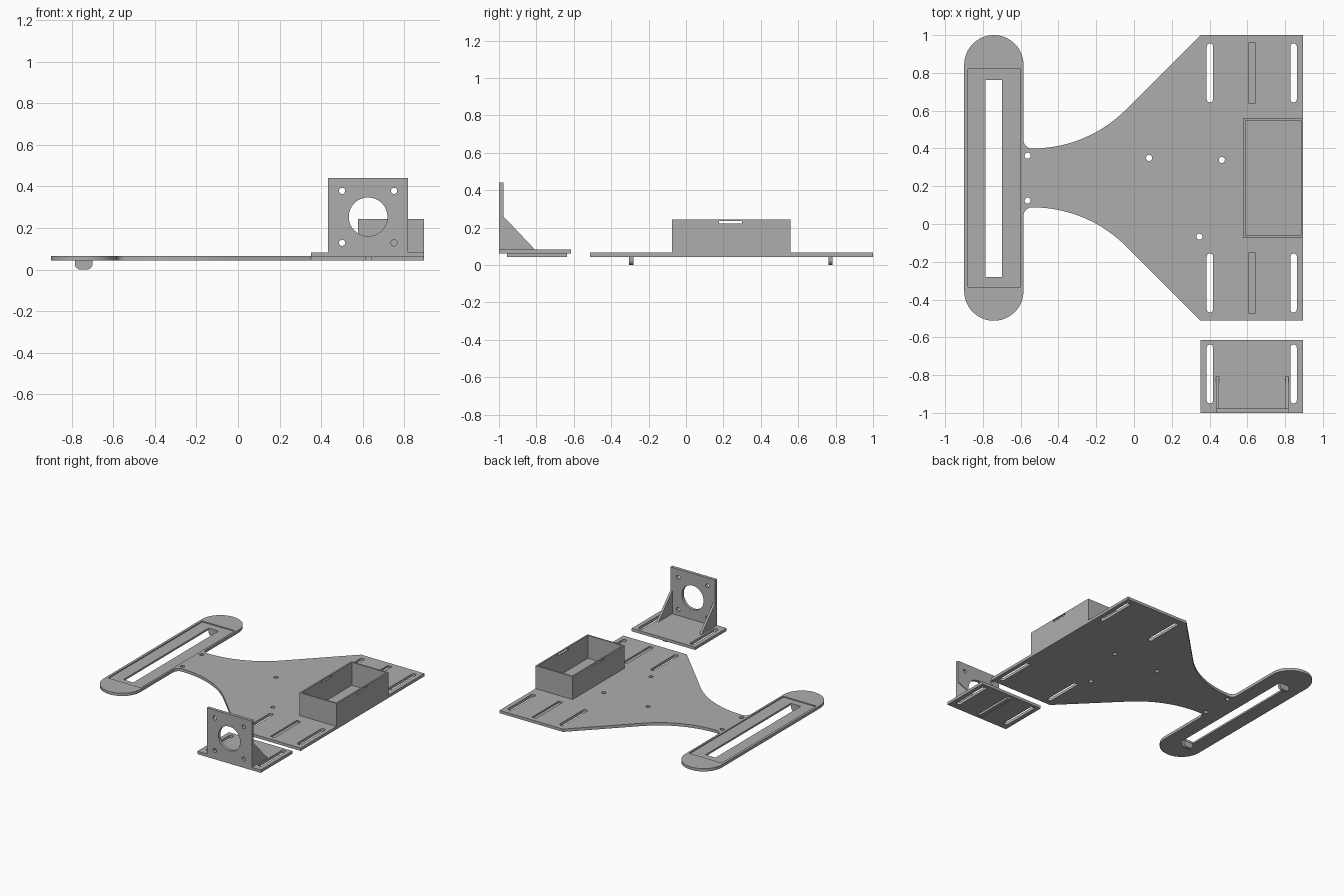
import bpy, bmesh
from math import sin, cos, pi, radians
from mathutils import Vector

cube = bpy.data.objects.get("Cube")
if cube:
    bpy.data.objects.remove(cube, do_unlink=True)

grey = bpy.data.materials.new("plain grey")
grey.use_nodes = True
COLOUR = (0.42, 0.42, 0.42, 1)
grey.diffuse_color = COLOUR
grey.node_tree.nodes["Principled BSDF"].inputs["Base Color"].default_value = COLOUR

AXES = {"x": lambda u, v, w: (w, u, v),
        "y": lambda u, v, w: (u, w, v),
        "z": lambda u, v, w: (u, v, w)}


def prism(name, pts, lo, hi, axis="z"):
    """Extrude a 2D outline along an axis."""
    bm = bmesh.new()
    face = bm.faces.new([bm.verts.new(AXES[axis](u, v, lo)) for u, v in pts])
    out = bmesh.ops.extrude_face_region(bm, geom=[face])
    shift = Vector(AXES[axis](0, 0, hi - lo))
    bmesh.ops.translate(bm, vec=shift, verts=[g for g in out["geom"] if isinstance(g, bmesh.types.BMVert)])
    bmesh.ops.recalc_face_normals(bm, faces=bm.faces)
    mesh = bpy.data.meshes.new(name)
    bm.to_mesh(mesh)
    bm.free()
    mesh.materials.append(grey)
    ob = bpy.data.objects.new(name, mesh)
    bpy.context.collection.objects.link(ob)
    return ob


def arc(cx, cy, r, a0, a1, n=16):
    return [(cx + r * cos(radians(a0 + (a1 - a0) * i / n)),
             cy + r * sin(radians(a0 + (a1 - a0) * i / n))) for i in range(n + 1)]


def rect(u0, u1, v0, v1):
    return [(u0, v0), (u1, v0), (u1, v1), (u0, v1)]


def circle(cx, cy, r, n=32):
    return arc(cx, cy, r, 0, 360, n)[:-1]


def slot(cx, v0, v1, r):
    return arc(cx, v1 - r, r, 0, 180, 10) + arc(cx, v0 + r, r, 180, 360, 10)


def cut(ob, pts, lo, hi, axis="z"):
    """Subtract an extruded outline from an object."""
    tool = prism("cutter", pts, lo, hi, axis)
    tool.hide_render = True
    mod = ob.modifiers.new("cut", "BOOLEAN")
    mod.operation, mod.solver, mod.object = "DIFFERENCE", "EXACT", tool
    select(ob)
    bpy.ops.object.modifier_apply(modifier=mod.name)
    bpy.data.objects.remove(tool, do_unlink=True)


def select(ob):
    bpy.ops.object.select_all(action="DESELECT")
    ob.select_set(True)
    bpy.context.view_layer.objects.active = ob


def smooth(ob):
    select(ob)
    bpy.ops.object.shade_smooth_by_angle(angle=radians(30))


MID = 0.244                  # symmetry line of the base plate
Z0, Z1 = 0.044, 0.066        # base plate bottom and top
RIGHT = 0.895
SLOT_X = (0.402, 0.845)
BAR_X, BAR_R = -0.742, 0.157

# base plate: flared body, curved neck and round-ended bar
half = [(RIGHT, 1.0), (0.352, 1.0)]
half += arc(-0.538, 1.1, 0.7, -45, -90, 24)
half += arc(-0.54, 0.445, 0.045, -90, -180, 8)[1:]
half += arc(BAR_X, 1 - BAR_R, BAR_R, 0, 180, 40)
plate = prism("base_plate", half + [(x, 2 * MID - y) for x, y in reversed(half)], Z0, Z1)

# recess and long window in the bar
cut(plate, rect(-0.88, -0.60, -0.333, 0.82), Z1 - 0.008, Z1 + 0.05)
cut(plate, rect(-0.785, -0.70, -0.28, 0.762), 0, 0.2)

# adjustment slots, rail grooves and screw holes
for lo, hi in ((0.644, 0.956), (-0.468, -0.156)):
    for x in SLOT_X:
        cut(plate, slot(x, lo, hi, 0.017), 0, 0.2)
    cut(plate, rect(0.608, 0.644, lo - 0.006, hi + 0.006), Z1 - 0.012, Z1 + 0.05)
for x, y in ((-0.563, 0.362), (-0.563, 0.124), (0.08, 0.35), (0.465, 0.339), (0.346, -0.067)):
    cut(plate, circle(x, y, 0.016), 0, 0.2)
smooth(plate)

# tabs hanging below both ends of the bar window
tab = [(-0.785, Z0), (-0.785, 0.028)] + arc(-0.757, 0.028, 0.028, 180, 270, 8)[1:]
tab += arc(-0.728, 0.028, 0.028, 270, 360, 8) + [(-0.70, Z0)]
for name, y in (("front_tab", -0.304), ("back_tab", 0.762)):
    smooth(prism(name, tab, y, y + 0.022, "y"))

# open tray with a strap opening through both long walls
tray = prism("tray", rect(0.578, RIGHT, -0.074, 0.56), Z1, 0.243)
cut(tray, rect(0.59, 0.883, -0.062, 0.548), 0, 0.4)
cut(tray, rect(0.176, 0.30, 0.222, 0.236), 0.4, 1.1, "x")

# motor bracket foot with slots and a guide rail below
B0, B1 = 0.061, 0.083
foot = prism("bracket_foot", rect(0.352, RIGHT, -1.0, -0.614), B0, B1)
for x in SLOT_X:
    cut(foot, slot(x, -0.95, -0.638, 0.017), 0, 0.2)
smooth(foot)
prism("bracket_rail", rect(0.61, 0.642, -0.957, -0.636), Z0, B0)

# upright motor face with a large bore and four screw holes
BORE_X, BORE_Z = 0.626, 0.254
face = prism("bracket_face", rect(0.434, 0.818, B1, 0.441), -1.0, -0.976, "y")
cut(face, circle(BORE_X, BORE_Z, 0.093, 64), -1.2, -0.8, "y")
for sx in (-1, 1):
    for sz in (-1, 1):
        cut(face, circle(BORE_X + sx * 0.125, BORE_Z + sz * 0.125, 0.015), -1.2, -0.8, "y")
smooth(face)

# triangular gussets
for name, x in (("right_gusset", 0.434), ("left_gusset", 0.801)):
    prism(name, [(-0.976, B1), (-0.808, B1), (-0.976, 0.26)], x, x + 0.017, "x")
